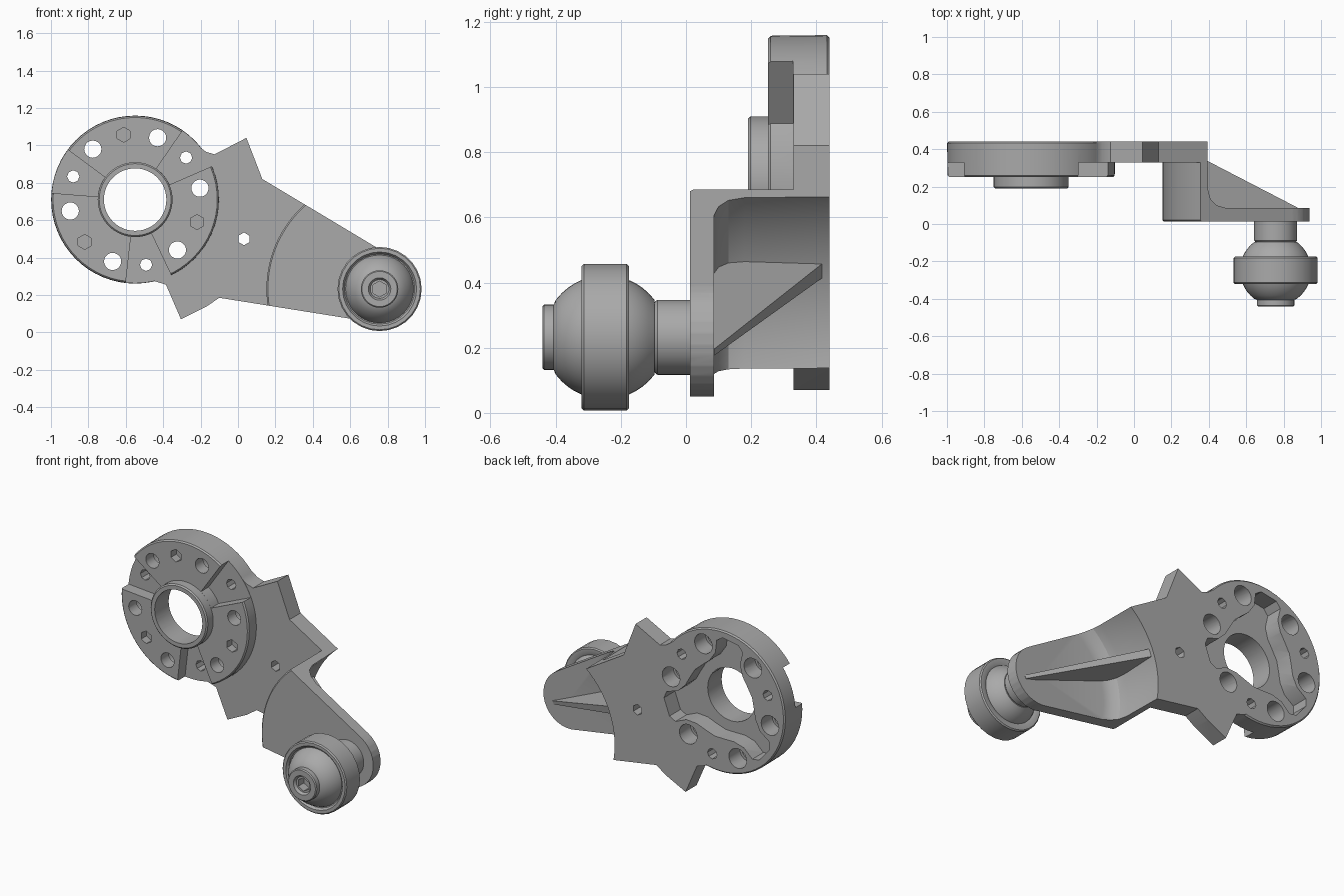
import bpy, bmesh, math
from math import sin, cos, radians, pi, sqrt

if "Cube" in bpy.data.objects:
    bpy.data.objects.remove(bpy.data.objects["Cube"], do_unlink=True)

grey = bpy.data.materials.new("machined grey")
grey.use_nodes = True
grey.diffuse_color = (0.4, 0.4, 0.4, 1)
grey.node_tree.nodes["Principled BSDF"].inputs["Base Color"].default_value = (0.4, 0.4, 0.4, 1)

DISC = (-0.55, 0.71)    # hub axis (x, z)
BALL = (0.757, 0.232)   # ball joint axis (x, z)


def finish(bm, name):
    bmesh.ops.remove_doubles(bm, verts=bm.verts, dist=1e-5)
    bmesh.ops.recalc_face_normals(bm, faces=bm.faces)
    me = bpy.data.meshes.new(name)
    bm.to_mesh(me)
    bm.free()
    me.materials.append(grey)
    ob = bpy.data.objects.new(name, me)
    bpy.context.collection.objects.link(ob)
    return ob


def prism(name, pts, y0, y1):
    """Extrude an (x, z) outline from y0 to y1."""
    bm = bmesh.new()
    face = bm.faces.new([bm.verts.new((x, y0, z)) for x, z in pts])
    ext = bmesh.ops.extrude_face_region(bm, geom=[face])["geom"]
    verts = [g for g in ext if isinstance(g, bmesh.types.BMVert)]
    bmesh.ops.translate(bm, verts=verts, vec=(0, y1 - y0, 0))
    return finish(bm, name)


def lathe(name, profile, centre, steps):
    """Spin an (r, y) profile round an axis parallel to y."""
    bm = bmesh.new()
    cx, cz = centre
    vs = [bm.verts.new((cx + r, y, cz)) for r, y in profile]
    pairs = list(zip(vs, vs[1:]))
    if profile[0][0] > 0:
        pairs.append((vs[-1], vs[0]))
    es = [bm.edges.new(p) for p in pairs]
    bmesh.ops.spin(bm, geom=vs + es, cent=(cx, 0, cz), axis=(0, 1, 0),
                   angle=2 * pi, steps=steps, use_duplicate=False)
    return finish(bm, name)


def polar(angle, r, centre=DISC):
    return centre[0] + r * cos(radians(angle)), centre[1] + r * sin(radians(angle))


def ngon(centre, r, n):
    return [polar(360 * i / n + 90, r, centre) for i in range(n)]


def boolean(ob, other, op):
    mod = ob.modifiers.new(op, "BOOLEAN")
    mod.object, mod.operation, mod.solver = other, op, "EXACT"
    bpy.context.view_layer.objects.active = ob
    bpy.ops.object.modifier_apply(modifier=mod.name)
    bpy.data.objects.remove(other, do_unlink=True)


def drill(ob, centre, r, n, y0, y1):
    boolean(ob, prism("drill", ngon(centre, r, n), y0, y1), "DIFFERENCE")


# Bracket: pointed plate and offset arm, cut from a stepped lathe section
tip = [polar(a, 0.182, BALL) for a in range(59, -99, -11)]
outline = [(-0.4, 0.95), (-0.30, 1.06), (-0.17, 0.965), (-0.125, 0.952), (0.045, 1.04),
           (0.13, 0.82)] + tip + [(-0.10, 0.185), (-0.17, 0.137), (-0.305, 0.07),
                                  (-0.385, 0.255), (-0.45, 0.275), (-0.4, 0.5)]
bracket = prism("bracket", outline, -0.1, 0.6)
section = [(0, 0.013), (0.597, 0.013), (0.605, 0.021), (0.605, 0.33), (1.8, 0.33), (1.8, 0.44),
           (0.565, 0.44), (0.56, 0.18), (0.545, 0.13), (0.51, 0.1), (0.46, 0.086), (0, 0.086)]
boolean(bracket, lathe("step_section", section, BALL, 120), "INTERSECT")

# Hub disc with its front collar
hub = lathe("hub", [(0, 0.19), (0.192, 0.19), (0.2, 0.198), (0.2, 0.252), (0.439, 0.252),
                    (0.447, 0.26), (0.449, 0.432), (0.441, 0.44), (0, 0.44)], DISC, 64)
boolean(bracket, hub, "UNION")

# Back cavity: round well with three lobes, then the central bore
cavity = []
for k in range(3):
    mid = 100 + 120 * k
    cavity += [polar(mid + a, r) for a, r in
               ((-60, 0.235), (-42, 0.235), (-28, 0.25), (-17, 0.3), (-14, 0.38), (-8, 0.405),
                (8, 0.405), (14, 0.38), (17, 0.3), (28, 0.25), (42, 0.235))]
boolean(bracket, prism("cavity", cavity, 0.33, 0.5), "DIFFERENCE")
drill(bracket, DISC, 0.167, 48, 0.1, 0.6)

# Three radial slots, bolt holes and hex sockets round the hub
for k in range(3):
    slot, mid = 39.5 + 120 * k, 100 + 120 * k
    wedge = [polar(slot + a, 0.48) for a in range(-16, 17, 4)]
    wedge += [polar(slot + a, 0.2005) for a in range(16, -17, -4)]
    boolean(bracket, prism("slot", wedge, 0.2, 0.328), "DIFFERENCE")
    drill(bracket, polar(slot, 0.353), 0.033, 8, 0.2, 0.6)
    drill(bracket, polar(mid, 0.352), 0.04, 6, 0.2, 0.305)
    for side in (-30, 30):
        drill(bracket, polar(mid + side, 0.352), 0.046, 20, 0.2, 0.6)
        drill(bracket, polar(mid + side, 0.352), 0.062, 20, 0.33, 0.6)
drill(bracket, (0.032, 0.5), 0.034, 6, 0.2, 0.6)

# Tapered stiffening rib behind the arm
bm = bmesh.new()
ends = []
for x, z, half, top in ((0.205, 0.445, 0.04, 0.43), (0.87, 0.187, 0.018, 0.088)):
    nx, nz = 0.36 * half, 0.93 * half
    ends.append([bm.verts.new(p) for p in ((x - nx, 0.05, z - nz), (x + nx, 0.05, z + nz),
                                           (x + nx * 0.6, top, z + nz * 0.6),
                                           (x - nx * 0.6, top, z - nz * 0.6))])
a, b = ends
bm.faces.new(a)
bm.faces.new(b)
for i in range(4):
    j = (i + 1) % 4
    bm.faces.new((a[i], a[j], b[j], b[i]))
rib = finish(bm, "arm_rib")

# Ball stud with a hex socket in its nose
R, mid_y = 0.19, -0.248
ball = [(sqrt(R * R - d * d), mid_y + d) for d in [0.152 - 0.019 * i for i in range(17)]]
stud = lathe("ball_stud", [(0, 0.03), (0.115, 0.03), (0.115, -0.088), (0.108, -0.096)] + ball
             + [(0.1, -0.406), (0.1, -0.435), (0.094, -0.441), (0.06, -0.441), (0.05, -0.425),
                (0, -0.425)], BALL, 40)
drill(stud, BALL, 0.042, 6, -0.6, -0.37)

# Outer ring round the ball
ring = lathe("ball_ring", [(0.172, -0.185), (0.19, -0.175), (0.218, -0.175), (0.225, -0.182),
                           (0.225, -0.313), (0.218, -0.32), (0.198, -0.32), (0.188, -0.305),
                           (0.172, -0.3)], BALL, 28)

# Smooth the curved walls and keep the machined edges crisp
for ob in (bracket, rib, stud, ring):
    ob.data.materials.clear()
    ob.data.materials.append(grey)
    for p in ob.data.polygons:
        p.material_index = 0
    bpy.ops.object.select_all(action="DESELECT")
    ob.select_set(True)
    bpy.context.view_layer.objects.active = ob
    bpy.ops.object.shade_smooth_by_angle(angle=radians(30))
